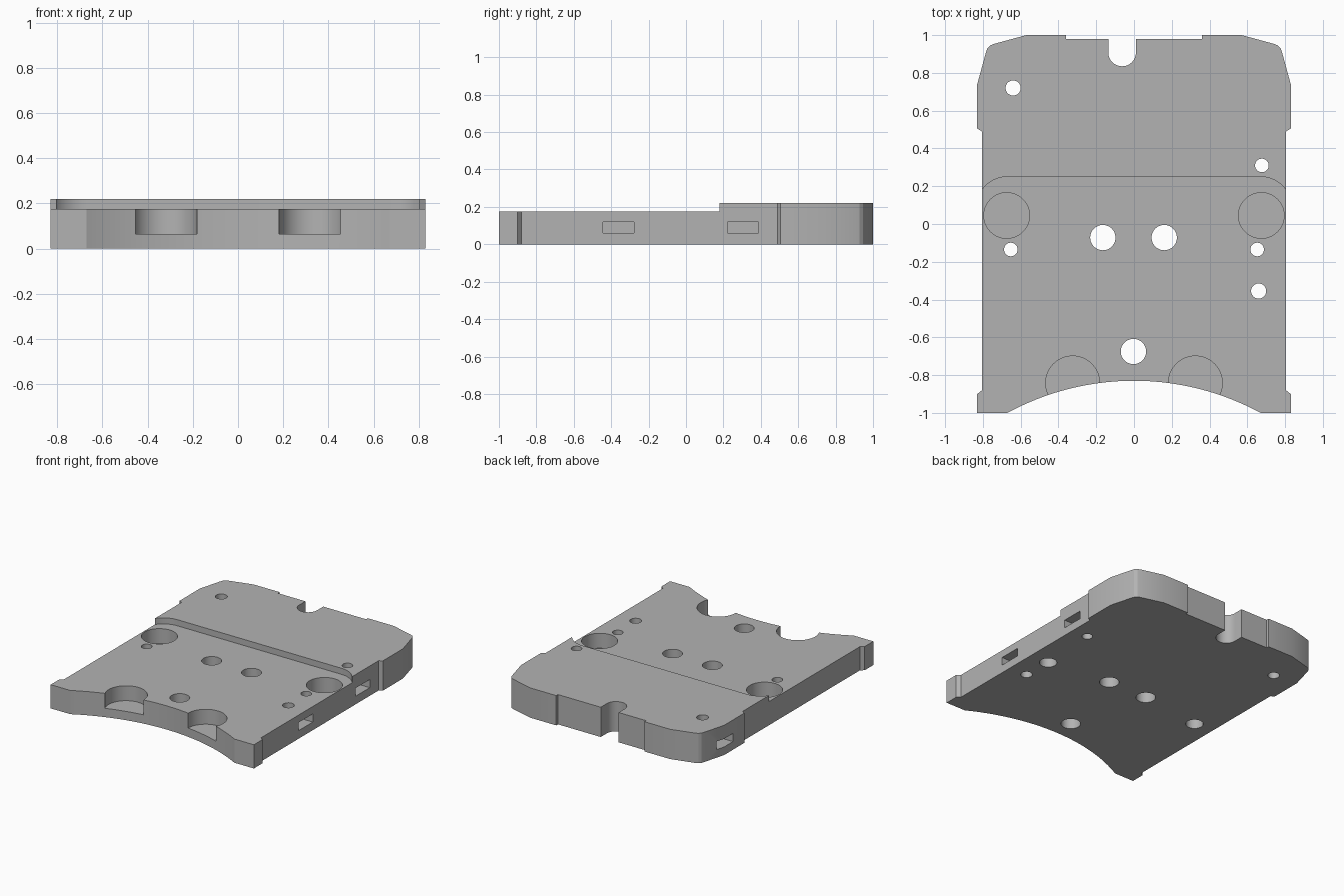
import bpy, bmesh, math

cube = bpy.data.objects.get("Cube")
if cube:
    bpy.data.objects.remove(cube, do_unlink=True)

LOW, HIGH = 0.175, 0.22

grey = bpy.data.materials.new("plain grey")
grey.use_nodes = True
colour = (0.45, 0.45, 0.45, 1)
grey.diffuse_color = colour
grey.node_tree.nodes["Principled BSDF"].inputs["Base Color"].default_value = colour


def prism(name, points, z0, z1):
    """Extrude a closed outline between two heights."""
    bm = bmesh.new()
    face = bm.faces.new([bm.verts.new((x, y, z0)) for x, y in points])
    top = bmesh.ops.extrude_face_region(bm, geom=[face])["geom"]
    verts = [v for v in top if isinstance(v, bmesh.types.BMVert)]
    bmesh.ops.translate(bm, verts=verts, vec=(0, 0, z1 - z0))
    bmesh.ops.recalc_face_normals(bm, faces=bm.faces)
    mesh = bpy.data.meshes.new(name)
    bm.to_mesh(mesh)
    bm.free()
    mesh.materials.append(grey)
    obj = bpy.data.objects.new(name, mesh)
    bpy.context.collection.objects.link(obj)
    return obj


def arc(cx, cy, r, a0, a1, n):
    steps = [math.radians(a0 + (a1 - a0) * i / n) for i in range(n + 1)]
    return [(cx + r * math.cos(a), cy + r * math.sin(a)) for a in steps]


def disc(cx, cy, r):
    return arc(cx, cy, r, 0, 360, 48)[:-1]


def box(x0, x1, y0, y1):
    return [(x0, y0), (x1, y0), (x1, y1), (x0, y1)]


def mirrored(half):
    """Close a right-hand half outline with its mirror image."""
    return half + [(-x, y) for x, y in reversed(half)]


# Plate outline: front foot, recessed flank, rounded rear corner, rear recess
half = [(0.67, -1), (0.83, -1), (0.83, -0.9), (0.805, -0.88),
        (0.805, 0.49), (0.83, 0.505), (0.83, 0.74), (0.785, 0.905),
        (0.777, 0.928), (0.762, 0.945), (0.74, 0.954), (0.57, 1),
        (0.36, 1), (0.36, 0.98)]
plate = prism("base_plate", mirrored(half), 0, HIGH)

cutters = []


def cut(name, points, z0=-0.1, z1=0.4):
    cutters.append(prism(name, points, z0, z1))


# Concave front edge
radius = 1.405
cut("front_arc_cutter", arc(0, -0.83 - radius, radius, 0, 180, 160))

# Lowered front deck with rounded ends to the step
step = [(0.9, -1.2), (0.9, 0.085)] + arc(0.67, 0.085, 0.165, 0, 90, 16)
cut("step_cutter", mirrored(step), LOW)

# Rear U-shaped cable notch
cut("rear_notch_cutter",
    arc(-0.063, 0.908, 0.073, 180, 360, 24) + [(0.01, 1.2), (-0.136, 1.2)])

# Round blind pockets
for side in (-1, 1):
    cut("side_pocket_cutter", disc(side * 0.674, 0.045, 0.121), 0.065)
    cut("front_pocket_cutter", disc(side * 0.325, -0.842, 0.143), 0.065)

# Through holes
for x, y, r in [(-0.64, 0.72, 0.04), (0.677, 0.31, 0.036), (0.66, -0.355, 0.04),
                (-0.165, -0.072, 0.067), (0.16, -0.072, 0.067),
                (-0.003, -0.675, 0.067)]:
    cut("hole_cutter", disc(x, y, r))

# Screw holes, counterbored from underneath
for side in (-1, 1):
    cut("screw_hole_cutter", disc(side * 0.652, -0.135, 0.036))
    cut("counterbore_cutter", disc(side * 0.652, -0.135, 0.06), -0.1, 0.08)

# Side slots that meet the clamp holes
for side, y in [(1, -0.36), (1, 0.305), (-1, 0.72)]:
    x0, x1 = sorted((side * 0.59, side * 1.0))
    cut("side_slot_cutter", box(x0, x1, y - 0.083, y + 0.083), 0.06, 0.12)

# Carve the plate, then discard the cutters
bpy.ops.object.select_all(action="DESELECT")
plate.select_set(True)
bpy.context.view_layer.objects.active = plate
for cutter in cutters:
    mod = plate.modifiers.new(cutter.name, "BOOLEAN")
    mod.operation = "DIFFERENCE"
    mod.solver = "EXACT"
    mod.object = cutter
    bpy.ops.object.modifier_apply(modifier=mod.name)
for cutter in cutters:
    bpy.data.objects.remove(cutter, do_unlink=True)

bpy.ops.object.shade_smooth_by_angle(angle=math.radians(20))
